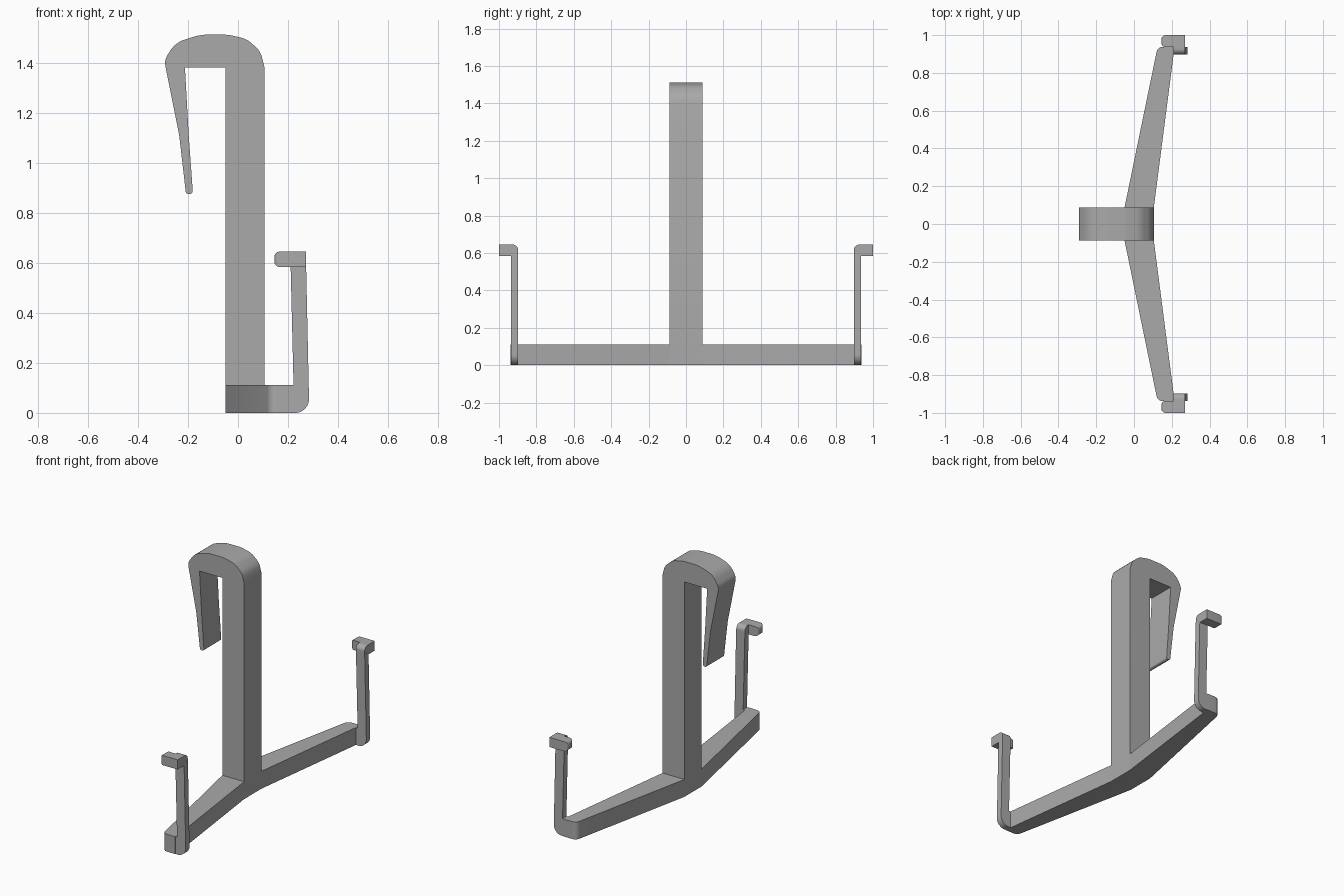
import bpy, bmesh, math
from mathutils import Vector

cube = bpy.data.objects.get("Cube")
if cube:
    bpy.data.objects.remove(cube, do_unlink=True)

grey = bpy.data.materials.new("plain grey")
grey.use_nodes = True
colour = (0.4, 0.4, 0.4, 1)
grey.diffuse_color = colour
grey.node_tree.nodes["Principled BSDF"].inputs["Base Color"].default_value = colour


def rounded(corners, steps=8):
    """Outline from (u, v, radius) corners; a radius above zero gives a fillet."""
    out = []
    for i, (u, v, r) in enumerate(corners):
        p = Vector((u, v))
        if r == 0:
            out.append(p)
            continue
        a = (Vector(corners[i - 1][:2]) - p).normalized()
        b = (Vector(corners[(i + 1) % len(corners)][:2]) - p).normalized()
        half = a.angle(b) / 2
        centre = p + (a + b).normalized() * r / math.sin(half)
        start = p + a * r / math.tan(half) - centre
        end = p + b * r / math.tan(half) - centre
        for k in range(steps + 1):
            t = k / steps
            out.append(centre + start.lerp(end, t).normalized() * r)
    return out


def finish(name, bm):
    bmesh.ops.recalc_face_normals(bm, faces=bm.faces)
    mesh = bpy.data.meshes.new(name)
    bm.to_mesh(mesh)
    bm.free()
    mesh.materials.append(grey)
    obj = bpy.data.objects.new(name, mesh)
    bpy.context.collection.objects.link(obj)
    bpy.ops.object.select_all(action="DESELECT")
    obj.select_set(True)
    bpy.context.view_layer.objects.active = obj
    bpy.ops.object.shade_smooth_by_angle(angle=math.radians(30))
    return obj


def prism(name, outline, axis, low, high):
    """Extrude an outline along one axis between two positions."""
    place = {"x": lambda u, v, d: (d, u, v),
             "y": lambda u, v, d: (u, d, v),
             "z": lambda u, v, d: (u, v, d)}[axis]
    bm = bmesh.new()
    face = bm.faces.new([bm.verts.new(place(p[0], p[1], low)) for p in outline])
    moved = bmesh.ops.extrude_face_region(bm, geom=[face])["geom"]
    verts = [g for g in moved if isinstance(g, bmesh.types.BMVert)]
    bmesh.ops.translate(bm, verts=verts, vec=place(0, 0, high - low))
    return finish(name, bm)


# Central post with the over-the-edge hook
hook = rounded([
    (-0.05, 0, 0), (0.105, 0, 0), (0.105, 1.385, 0),
    (0.09, 1.445, 0.08), (0.035, 1.495, 0.1), (-0.04, 1.512, 0.2),
    (-0.15, 1.512, 0.2), (-0.25, 1.48, 0.1), (-0.295, 1.41, 0.06),
    (-0.235, 1.11, 0.3), (-0.208, 0.875, 0.012), (-0.18, 0.875, 0.012),
    (-0.197, 1.11, 0), (-0.212, 1.38, 0), (-0.05, 1.38, 0)])
prism("hook_post", hook, "y", -0.088, 0.088)

# Swept crossbar, outlined on one side and mirrored to the other
arm = [(0.105, 0.088, 0), (0.21, 0.9, 0), (0.21, 0.938, 0),
       (0.125, 0.938, 0.035), (-0.05, 0.088, 0)]
side = rounded(arm)
prism("crossbar", side + [Vector((p.x, -p.y)) for p in reversed(side)], "z", 0, 0.112)

# Upright finger and its outward tab at each end
finger = rounded([(0.18, 0, 0), (0.285, 0, 0.055), (0.272, 0.6, 0),
                  (0.21, 0.6, 0), (0.222, 0.112, 0), (0.18, 0.112, 0)])
for s, label in ((-1, "front"), (1, "back")):
    prism(label + "_finger", finger, "y", *sorted((s * 0.897, s * 0.936)))
    neck = rounded([(s * 0.897, 0.583, 0), (s * 0.897, 0.645, 0.03),
                    (s * 0.95, 0.645, 0), (s * 0.95, 0.583, 0)])
    prism(label + "_neck", neck, "x", 0.21, 0.271)

    # Tab block with a softened inner end
    bm = bmesh.new()
    bmesh.ops.create_cube(bm, size=1)
    bmesh.ops.scale(bm, verts=bm.verts, vec=(0.126, 0.064, 0.062))
    bmesh.ops.translate(bm, verts=bm.verts, vec=(0.208, s * 0.968, 0.614))
    end = [e for e in bm.edges if all(v.co.x < 0.2 for v in e.verts)]
    bmesh.ops.bevel(bm, geom=end, offset=0.022, segments=5, profile=0.5, affect="EDGES")
    finish(label + "_tab", bm)
